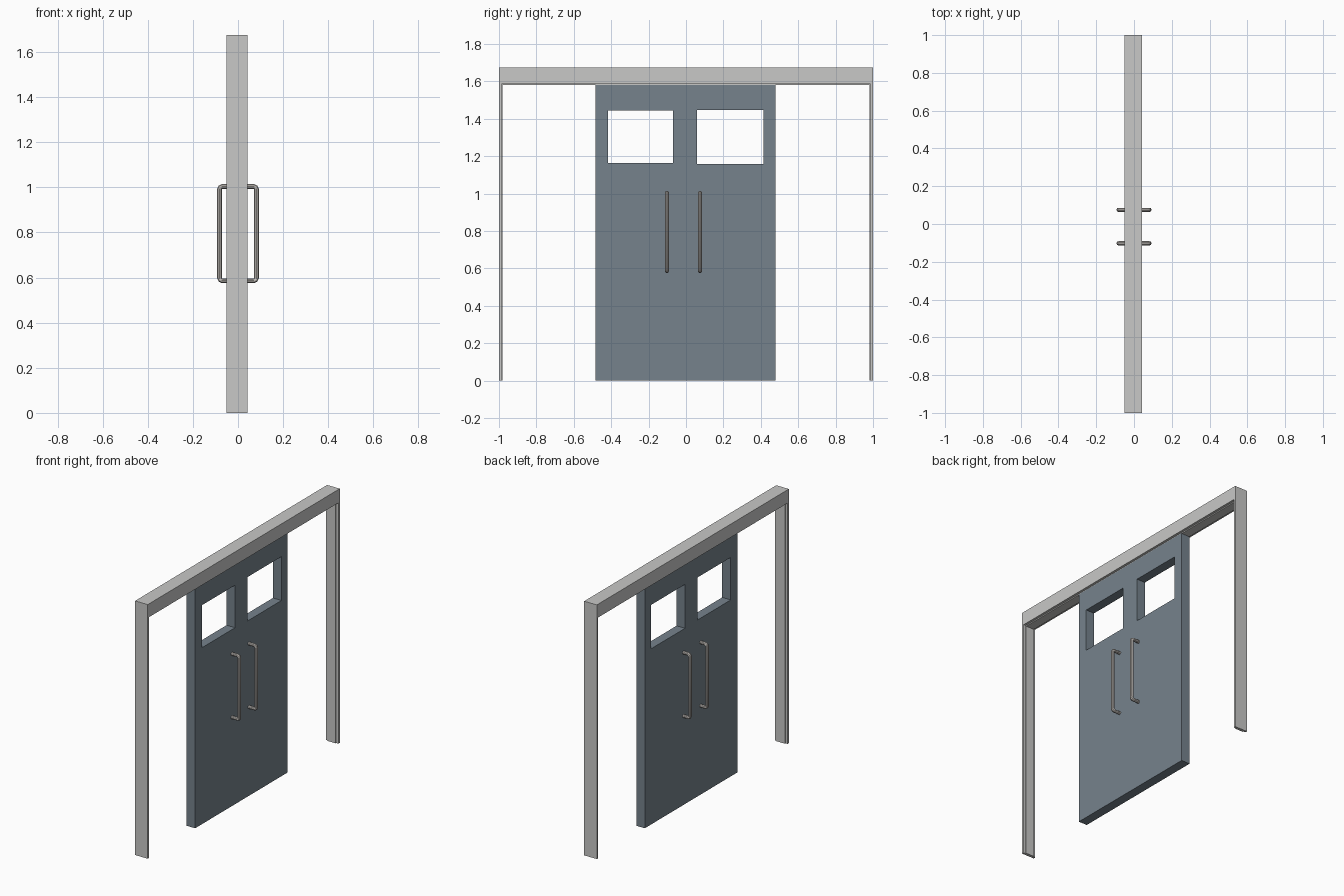
import bpy

cube = bpy.data.objects.get("Cube")
if cube:
    bpy.data.objects.remove(cube, do_unlink=True)


def material(name, rgb):
    mat = bpy.data.materials.new(name)
    mat.use_nodes = True
    mat.diffuse_color = (*rgb, 1)
    mat.node_tree.nodes["Principled BSDF"].inputs["Base Color"].default_value = (*rgb, 1)
    return mat


FRAME = material("pale grey metal", (0.58, 0.58, 0.57))
DOOR = material("blue grey paint", (0.18, 0.225, 0.265))
HANDLE = material("warm brushed metal", (0.59, 0.56, 0.53))

MID = -0.004  # middle of the wall thickness


def activate(obj):
    bpy.ops.object.select_all(action="DESELECT")
    obj.select_set(True)
    bpy.context.view_layer.objects.active = obj


def slab(name, outline, faces, thickness, mat):
    """Flat panel in the YZ plane, thickened evenly about MID."""
    mesh = bpy.data.meshes.new(name)
    mesh.from_pydata([(MID, y, z) for y, z in outline], [], faces)
    mesh.materials.append(mat)
    obj = bpy.data.objects.new(name, mesh)
    bpy.context.collection.objects.link(obj)
    mod = obj.modifiers.new("thickness", "SOLIDIFY")
    mod.thickness = thickness
    mod.offset = 0
    activate(obj)
    bpy.ops.object.modifier_apply(modifier=mod.name)
    return obj


def portal(name, side, head, thickness):
    """Inverted U: two posts and a lintel with mitred corners."""
    top = 1.675
    outline = [(-1, 0), (-1, top), (1, top), (1, 0),
               (1 - side, 0), (1 - side, top - head),
               (side - 1, top - head), (side - 1, 0)]
    faces = [(0, 1, 6, 7), (1, 2, 5, 6), (2, 3, 4, 5)]
    return slab(name, outline, faces, thickness, FRAME)


# Frame: wide outer lining with a narrower raised stop inside it
portal("frame_lining", 0.014, 0.088, 0.092)
portal("frame_stop", 0.02, 0.095, 0.06)


def door_leaf(name, ys, zs):
    """Door panel on a three by three grid, with the window cell left open."""
    outline = [(y, z) for z in zs for y in ys]
    faces = [(r * 4 + c, r * 4 + c + 1, r * 4 + c + 5, r * 4 + c + 4)
             for r in range(3) for c in range(3) if (r, c) != (1, 1)]
    return slab(name, outline, faces, 0.062, DOOR)


# Door leaves
door_leaf("right_door_leaf", (-0.485, -0.416, -0.069, -0.004), (0, 1.163, 1.443, 1.582))
door_leaf("left_door_leaf", (-0.004, 0.06, 0.414, 0.479), (0, 1.158, 1.447, 1.582))


def pull_handle(name, y, side):
    """Round bar bent into a bracket, with softened corners."""
    inner, outer, low, high, bend = 0.02, 0.082, 0.586, 1.004, 0.012
    path = [(inner, low), (outer - bend, low), (outer - bend * 0.3, low + bend * 0.3),
            (outer, low + bend)]
    path += [(x, low + high - z) for x, z in reversed(path)]
    curve = bpy.data.curves.new(name, "CURVE")
    curve.dimensions = "3D"
    curve.bevel_depth = 0.011
    curve.bevel_resolution = 3
    curve.use_fill_caps = True
    spline = curve.splines.new("POLY")
    spline.points.add(len(path) - 1)
    for point, (x, z) in zip(spline.points, path):
        point.co = (side * x, y, z, 1)
    curve.materials.append(HANDLE)
    obj = bpy.data.objects.new(name, curve)
    bpy.context.collection.objects.link(obj)
    activate(obj)
    bpy.ops.object.convert(target="MESH")
    bpy.ops.object.shade_smooth_by_angle()


# Pull handles on both faces of each leaf
for leaf, y in (("right", -0.102), ("left", 0.075)):
    for face, side in (("inner", -1), ("outer", 1)):
        pull_handle(f"{leaf}_{face}_handle", y, side)
